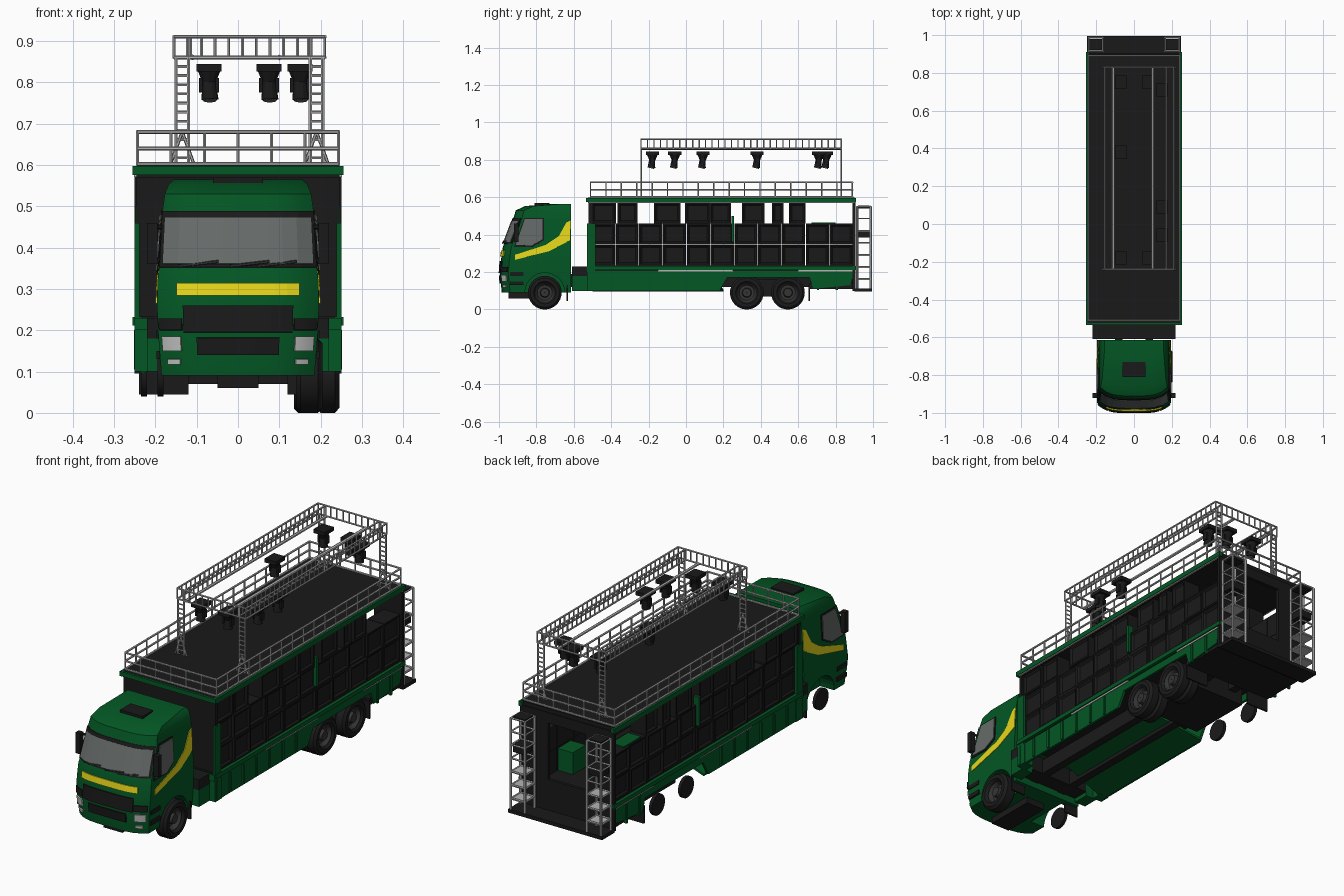
import bpy, bmesh, math, random
from mathutils import Vector, Matrix

random.seed(4)
if "Cube" in bpy.data.objects:
    bpy.data.objects.remove(bpy.data.objects["Cube"])


def material(name, *rgb):
    mat = bpy.data.materials.new(name)
    mat.use_nodes = True
    mat.diffuse_color = (*rgb, 1)
    mat.node_tree.nodes["Principled BSDF"].inputs["Base Color"].default_value = (*rgb, 1)
    return mat


green = material("paint green", .001, .095, .018)
black = material("equipment black", .01, .01, .01)
rubber = material("tyre rubber", .011, .011, .011)
dark_grey = material("wheel grey", .035, .035, .035)
steel = material("rail steel", .46, .46, .46)
yellow = material("stripe yellow", .8, .68, .01)
glass = material("window grey", .13, .145, .14)
lamp = material("lamp white", .55, .55, .55)


def finish(name, bm, mat, smooth=False):
    bmesh.ops.recalc_face_normals(bm, faces=bm.faces)
    mesh = bpy.data.meshes.new(name)
    bm.to_mesh(mesh)
    bm.free()
    mesh.materials.append(mat)
    obj = bpy.data.objects.new(name, mesh)
    bpy.context.collection.objects.link(obj)
    if smooth:
        bpy.ops.object.select_all(action="DESELECT")
        obj.select_set(True)
        bpy.context.view_layer.objects.active = obj
        bpy.ops.object.shade_smooth_by_angle(angle=math.radians(35))
    return obj


def thicken(obj, thickness):
    solid = obj.modifiers.new("thickness", "SOLIDIFY")
    solid.thickness, solid.offset = thickness, 0


def add_box(bm, x, y, z):
    spans = (x, y, z)
    centre = Vector([(a + b) / 2 for a, b in spans])
    scale = Matrix.Diagonal([abs(b - a) for a, b in spans] + [1])
    return bmesh.ops.create_cube(bm, size=1, matrix=Matrix.Translation(centre) @ scale)["verts"]


def boxes(name, mat, *spans):
    bm = bmesh.new()
    for span in spans:
        add_box(bm, *span)
    return finish(name, bm, mat)


def add_bar(bm, a, b, radius, sides=6, end_radius=None):
    a, b = Vector(a), Vector(b)
    turn = (b - a).to_track_quat("Z", "Y").to_matrix().to_4x4()
    bmesh.ops.create_cone(bm, cap_ends=True, segments=sides, radius1=radius,
                          radius2=end_radius or radius, depth=(b - a).length,
                          matrix=Matrix.Translation((a + b) / 2) @ turn)


def add_ladder(bm, a, b, offset, spacing, radius=.0045):
    a, b, offset = Vector(a), Vector(b), Vector(offset)
    add_bar(bm, a, b, radius)
    add_bar(bm, a + offset, b + offset, radius)
    count = max(1, round((b - a).length / spacing))
    for i in range(count + 1):
        p = a.lerp(b, i / count)
        add_bar(bm, p, p + offset, radius * .8, 5)


def side_plate(name, mat, outline, x_at, thickness=.003):
    # Flat outline in y and z, repeated on both sides
    bm = bmesh.new()
    for side in (-1, 1):
        bm.faces.new([bm.verts.new((side * x_at(z), y, z)) for y, z in outline])
    thicken(finish(name, bm, mat), thickness)


# Cab shell: height, front position, half width
levels = [(.09, -.985, .185), (.19, -.995, .193), (.26, -.99, .196), (.33, -.98, .194),
          (.36, -.97, .19), (.48, -.925, .184), (.53, -.91, .177), (.553, -.86, .168), (.565, -.7, .155)]


def cab_section(z):
    for low, high in zip(levels, levels[1:]):
        if z <= high[0]:
            k = (z - low[0]) / (high[0] - low[0])
            return [low[i] + k * (high[i] - low[i]) for i in (1, 2)]
    return levels[-1][1:]


def cab_front(t, z, out=0):
    front, half = cab_section(z)
    return (t * half, front + .045 * t ** 4 - out, z)


bm = bmesh.new()
rings = []
for z, front, half in levels:
    ring = [cab_front(i / 6, z) for i in range(-6, 7)] + [(half, -.615, z), (-half, -.615, z)]
    rings.append([bm.verts.new(p) for p in ring])
for low, high in zip(rings, rings[1:]):
    for i in range(len(low)):
        j = (i + 1) % len(low)
        bm.faces.new((low[i], low[j], high[j], high[i]))
bm.faces.new(rings[0])
bm.faces.new(rings[-1])
cab = finish("cab_shell", bm, green, True)

FRONT_AXLE, REAR_AXLES, HUB = -.755, (.325, .545), .09
bm = bmesh.new()
for side in (-1, 1):
    add_bar(bm, (side * .11, FRONT_AXLE, HUB), (side * .25, FRONT_AXLE, HUB), .106, 28)
cutter = finish("wheel_arch_cutter", bm, black)
cutter.hide_render = cutter.hide_viewport = True
cut = cab.modifiers.new("wheel arches", "BOOLEAN")
cut.operation, cut.object, cut.solver = "DIFFERENCE", cutter, "EXACT"


def front_patch(name, mat, t_span, z_span, out=.004, mirrored=False):
    bm = bmesh.new()
    for side in ((-1, 1) if mirrored else (1,)):
        rows = []
        for r in range(7):
            z = z_span[0] + (z_span[1] - z_span[0]) * r / 6
            rows.append([bm.verts.new(cab_front(side * (t_span[0] + (t_span[1] - t_span[0]) * i / 10), z, out))
                         for i in range(11)])
        for a, b in zip(rows, rows[1:]):
            for i in range(10):
                bm.faces.new((a[i], a[i + 1], b[i + 1], b[i]))
    thicken(finish(name, bm, mat), .006)


# Painted and glazed details on the cab front
front_patch("windscreen_surround", black, (-.99, .99), (.352, .487), .002)
front_patch("windscreen", glass, (-.95, .95), (.36, .472))
front_patch("front_stripe", yellow, (-.76, .76), (.284, .314))
front_patch("upper_grille", black, (-.68, .68), (.195, .26))
front_patch("lower_grille", black, (-.52, .52), (.14, .182))
front_patch("headlights", lamp, (.72, .95), (.15, .185), mirrored=True)
front_patch("headlight_surrounds", black, (.7, .98), (.2, .228), mirrored=True)
front_patch("fog_lamps", lamp, (.74, .9), (.117, .13), mirrored=True)
bm = bmesh.new()
for z in (.205, .227, .249):
    add_bar(bm, cab_front(-.6, z), cab_front(.6, z), .007)
for t in (-.75, -.1, .25):
    add_bar(bm, cab_front(t, .355, .008), cab_front(t + .5, .366, .008), .004)
finish("grille_slats_and_wipers", bm, dark_grey)


def cab_side(z):
    return cab_section(z)[1] + .002


side_plate("side_window_frames", black, [(-.92, .335), (-.865, .49), (-.76, .49), (-.76, .37), (-.82, .335)], cab_side)
side_plate("side_windows", glass, [(-.91, .345), (-.862, .483), (-.766, .483), (-.766, .376), (-.825, .342)],
           lambda z: cab_side(z) + .003)
side_plate("side_stripes", yellow, [(-.915, .265), (-.73, .312), (-.62, .37), (-.618, .475), (-.64, .465),
                                    (-.68, .392), (-.75, .345), (-.915, .292)], cab_side)
boxes("roof_hatch", black, ((-.06, .06), (-.81, -.73), (.55, .569)))
bm = bmesh.new()
for side in (-1, 1):
    add_box(bm, (side * .195, side * .22), (-.92, -.895), (.36, .46))
    for z in (.37, .45):
        add_bar(bm, (side * .17, -.89, z), (side * .21, -.905, z), .006)
finish("door_mirrors", bm, black)
boxes("cab_steps", black, *[((s * .185, s * .197), (-.94, -.87), (z, z + .02)) for s in (-1, 1) for z in (.13, .18)])

# Chassis and running gear
boxes("chassis", black,
      ((-.1, -.06), (-.9, .9), (.12, .19)), ((.06, .1), (-.9, .9), (.12, .19)),
      ((-.22, .22), (-.61, -.53), (.18, .23)), ((-.16, .16), (-.61, -.53), (.12, .18)),
      ((-.05, .05), (-.95, -.7), (.06, .12)),
      ((-.14, .14), (.28, .6), (.07, .16)), ((-.24, .24), (.66, .9), (.11, .14)))
boxes("chassis_side_covers", green, *[((s * .16, s * .22), (-.61, -.53), (.1, .18)) for s in (-1, 1)])
bm = bmesh.new()
bm.faces.new([bm.verts.new(p) for p in ((-.235, -.5, .1), (-.235, .2, .1), (.05, .16, .17), (.05, -.45, .17))])
thicken(finish("belly_pan", bm, green), .01)
boxes("mud_flaps", black, *[((s * .12, s * outer), (y, y + .008), (.045, .13))
                            for s in (-1, 1) for y, outer in ((-.64, .195), (.655, .24))])


def add_lathe(bm, profile, y, outer, width):
    # Profile x is measured inward from the outer tyre wall
    verts = [bm.verts.new((outer - x * width, y, HUB + r)) for x, r in profile]
    edges = [bm.edges.new(pair) for pair in zip(verts, verts[1:])]
    bmesh.ops.spin(bm, geom=verts + edges, cent=(0, y, HUB), axis=(1, 0, 0),
                   angle=math.tau, steps=32, use_duplicate=False)


single = [(.01, .05), (0, .06), (0, .078), (.01, .09), (.045, .09), (.053, .08), (.053, .05), (.01, .05)]
twin = single[:5] + [(.055, .08), (.065, .09), (.1, .09), (.11, .08), (.11, .05), (.01, .05)]
rim = [(.05, .052), (.009, .052), (.03, .04), (.03, .026), (.01, .022), (.01, .001)]
axles = [(FRONT_AXLE, .205, 1.2, single)] + [(y, .245, 1, twin) for y in REAR_AXLES]
tyres, rims, hubs = bmesh.new(), bmesh.new(), bmesh.new()
for y, outer, width, tyre in axles:
    add_lathe(tyres, tyre, y, outer, width)
    add_lathe(rims, rim, y, outer, width)
    add_bar(hubs, (.01 - outer, y, HUB), (.025 - outer, y, HUB), .05, 28)
for name, bm, mat in (("tyres", tyres, rubber), ("rims", rims, dark_grey), ("bare_hubs", hubs, black)):
    bmesh.ops.remove_doubles(bm, verts=bm.verts, dist=.0005)
    finish(name, bm, mat, True)

# Hollow body: floor, roof, end walls and green trim
boxes("body_floor", black, ((-.24, .24), (-.53, .9), (.205, .235)))
boxes("roof_deck", black, ((-.245, .245), (-.525, .9), (.57, .598)))
boxes("front_wall", black, ((-.245, .245), (-.52, -.505), (.22, .58)))
boxes("rear_wall", black, ((-.25, -.1), (.89, .905), (.1, .58)), ((.1, .25), (.89, .905), (.1, .58)),
      ((-.1, .1), (.89, .905), (.1, .26)), ((-.1, .1), (.89, .905), (.53, .58)),
      ((-.25, .25), (.9, .995), (.095, .112)))
boxes("inner_lockers", green, ((.07, .15), (.66, .76), (.235, .34)), ((-.23, -.16), (.67, .8), (.455, .465)))
boxes("green_trim", green,
      *[((s * .235, s * .255), (-.53, .91), z) for s in (-1, 1) for z in ((.575, .597), (.212, .232))],
      ((-.255, .255), (-.535, -.515), (.575, .597)), ((-.25, .25), (-.535, -.515), (.2, .23)),
      *[((s * .238, s * .25), (-.53, -.485), (.2, .46)) for s in (-1, 1)],
      *[((s * .2, s * .25), (-.53, -.48), (.1, .2)) for s in (-1, 1)],
      *[((s * .22, s * .248), (.243, .256), (.36, .5)) for s in (-1, 1)])
boxes("light_trim", steel, *[((s * .24, s * .25), y, (.203, .211)) for s in (-1, 1) for y in ((-.15, .25), (.6, .9))],
      *[((s * .24, s * .252), (-.52, .9), (.571, .575)) for s in (-1, 1)])
side_plate("side_skirts", green, [(-.53, .205), (-.53, .1), (.18, .1), (.22, .17), (.66, .17),
                                  (.68, .11), (.88, .13), (.9, .205)], lambda z: .24, .012)
boxes("skirt_ribs", green, *[((s * .24, s * .252), (y, y + .012), (.105, .2))
                             for s in (-1, 1) for y in [-.52 + .1 * i for i in range(7)] + [.7, .8]])

# Loudspeaker stacks with recessed fronts
columns = 11
pitch = 1.4 / columns
cells = [(-.505 + i * pitch, -.508 + (i + 1) * pitch, z, z + .111)
         for i in range(columns) for z in (.235, .348)]
cells += [(a, b, .461, .572) for a, b in ((-.505, -.375), (-.365, -.26), (-.17, -.03), (-.005, .13),
                                         (.13, .24), (.3, .42), (.46, .52), (.55, .64))]
bm = bmesh.new()
for side in (-1, 1):
    for y0, y1, z0, z1 in cells:
        verts = add_box(bm, (side * .15, side * random.uniform(.232, .246)), (y0, y1), (z0, z1))
        faces = {f for v in verts for f in v.link_faces}
        outer = max(faces, key=lambda f: f.calc_center_median().x * side)
        bmesh.ops.inset_region(bm, faces=[outer], thickness=.01)
        bmesh.ops.inset_region(bm, faces=[outer], thickness=.012, depth=-.008)
finish("speaker_stacks", bm, black)

# Roof railing
bm = bmesh.new()
corners = [(-.243, -.51), (.243, -.51), (.243, .89), (-.243, .89)]
for i, (x, y) in enumerate(corners):
    nx, ny = corners[(i + 1) % 4]
    add_ladder(bm, (x, y, .602), (nx, ny, .602), (0, 0, .078), .08, .005)
    add_bar(bm, (x, y, .64), (nx, ny, .64), .005)
finish("roof_railing", bm, steel)

# Lighting truss with ladder legs, braces and lamp pipes
bm = bmesh.new()
LEFT, RIGHT, NEAR, FAR, LOW, HIGH = -.155, .17, -.24, .8, .86, .91
for x in (LEFT, LEFT + .04, RIGHT, RIGHT + .04):
    add_ladder(bm, (x, NEAR, LOW), (x, FAR + .03, LOW), (0, 0, HIGH - LOW), .035)
for y in (NEAR, FAR + .03):
    add_ladder(bm, (LEFT, y, LOW), (RIGHT + .04, y, LOW), (0, 0, HIGH - LOW), .033)
for x in (-.11, .1):
    add_bar(bm, (x, NEAR, LOW), (x, FAR + .03, LOW), .007)
for x in (LEFT + .005, RIGHT + .005):
    for y in (NEAR, FAR + .03):
        add_ladder(bm, (x, y, .595), (x, y, LOW), (.03, 0, 0), .022)
        for dx in (-.015, .045):
            add_bar(bm, (x + .015, y, .68), (x + dx, y, .597), .004)
finish("lighting_truss", bm, steel)

# Hanging moving-head lights with glass lenses
bm, lenses = bmesh.new(), bmesh.new()
for x, y in ((-.07, .75), (.075, .75), (.15, .71), (-.07, .38), (.15, .09), (.15, -.06), (-.07, -.18), (.075, -.18)):
    add_box(bm, (x - .03, x + .03), (y - .035, y + .035), (.826, .844))
    add_bar(bm, (x, y, .795), (x, y, .826), .015, 10, .028)
    for side in (-1, 1):
        add_box(bm, (x + side * .016, x + side * .024), (y - .012, y + .012), (.775, .81))
    add_bar(bm, (x, y, .81), (x + .002, y - .005, .758), .015, 12, .021)
    add_bar(lenses, (x + .002, y - .005, .759), (x + .002, y - .006, .755), .016, 12)
finish("stage_lights", bm, black)
finish("stage_light_lenses", lenses, glass)

# Rear access ladders with lower tread plates and dark boxes
bm = bmesh.new()
for side in (-1, 1):
    for y in (.915, .988):
        add_ladder(bm, (side * .165, y, .1), (side * .165, y, .55), (side * .075, 0, 0), .064, .006)
    for x in (.165, .24):
        add_ladder(bm, (side * x, .915, .1), (side * x, .915, .55), (0, .073, 0), .064, .005)
    for z in (.16, .225, .29):
        add_box(bm, (side * .165, side * .24), (.915, .988), (z - .003, z + .003))
finish("rear_ladders", bm, steel)
boxes("ladder_boxes", black, *[((s * .17, s * .235), (.92, .98), z)
                               for s in (-1, 1) for z in ((.385, .42), (.54, .555))])
